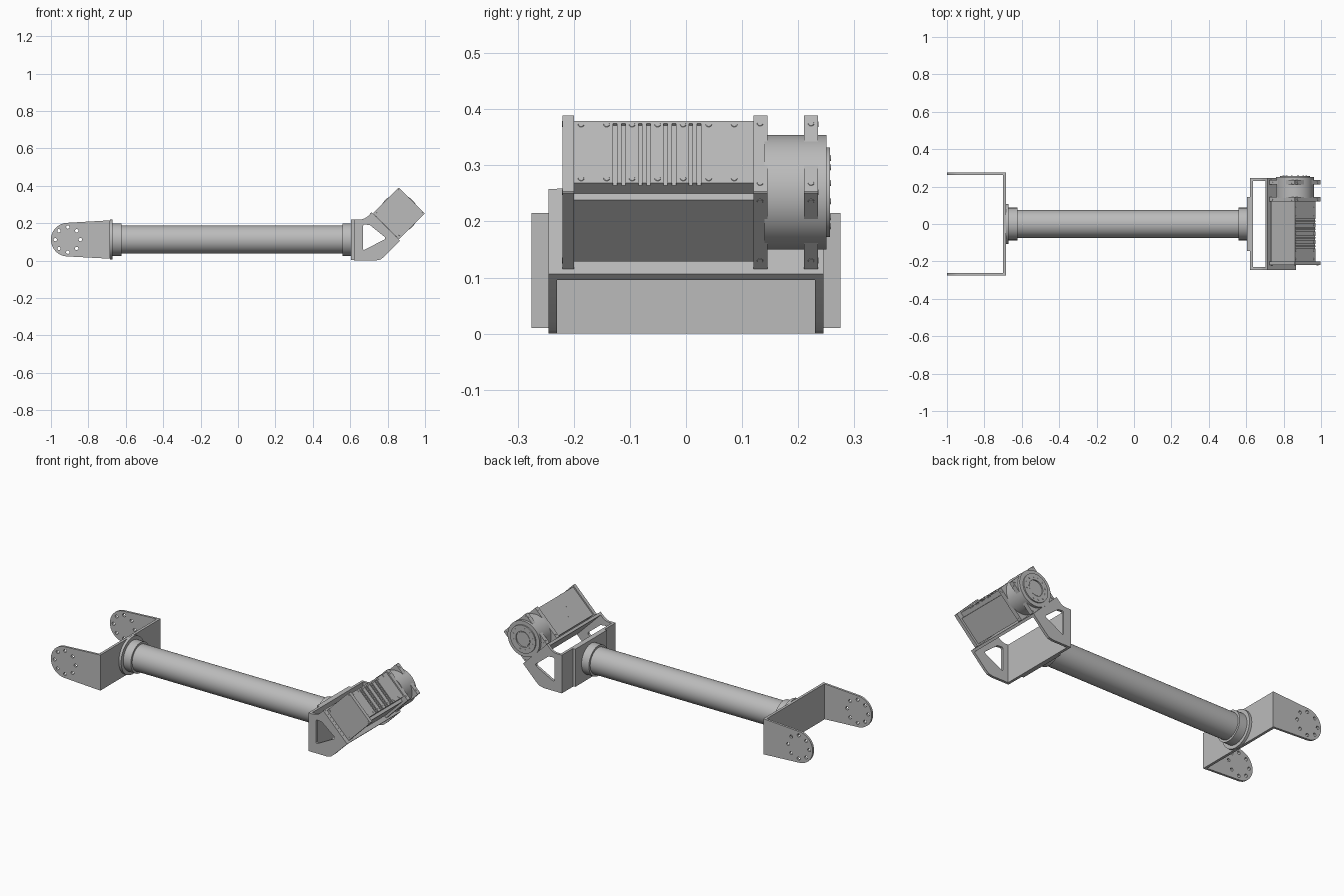
import bpy
import bmesh
from math import cos, sin, pi, radians
from mathutils import Matrix, Vector

cube = bpy.data.objects.get("Cube")
if cube:
    bpy.data.objects.remove(cube, do_unlink=True)


def material(name, value):
    m = bpy.data.materials.new(name)
    m.use_nodes = True
    colour = (value, value, value, 1)
    m.diffuse_color = colour
    m.node_tree.nodes["Principled BSDF"].inputs["Base Color"].default_value = colour
    return m


GREY = material("machined grey", 0.5)
AXIS_Z = 0.112
TILT = Matrix.Translation((0.86, 0, 0.252)) @ Matrix.Rotation(radians(-45), 4, 'Y')
FLAT = Matrix.Identity(4)


def circle(x, z, r, n=20, start=0.0, sweep=2 * pi):
    return [(x + r * cos(start + sweep * i / n), z + r * sin(start + sweep * i / n))
            for i in range(n)]


def box(x0, x1, z0, z1):
    return [(x0, z0), (x1, z0), (x1, z1), (x0, z1)]


def plate(name, outlines, y0, y1, frame=FLAT):
    """Side profile (first outline, then holes) extruded along y."""
    curve = bpy.data.curves.new(name, 'CURVE')
    curve.dimensions = '2D'
    curve.fill_mode = 'BOTH'
    curve.extrude = (y1 - y0) / 2
    for pts in outlines:
        s = curve.splines.new('POLY')
        s.points.add(len(pts) - 1)
        for p, (x, z) in zip(s.points, pts):
            p.co = (x, z, 0, 1)
        s.use_cyclic_u = True
    temp = bpy.data.objects.new(name + "_outline", curve)
    bpy.context.collection.objects.link(temp)
    graph = bpy.context.evaluated_depsgraph_get()
    mesh = bpy.data.meshes.new_from_object(temp.evaluated_get(graph))
    bpy.data.objects.remove(temp, do_unlink=True)
    mesh.transform(frame @ Matrix.Translation((0, (y0 + y1) / 2, 0))
                   @ Matrix.Rotation(pi / 2, 4, 'X'))
    # Weld caps to walls, then keep the corners crisp
    bm = bmesh.new()
    bm.from_mesh(mesh)
    bmesh.ops.remove_doubles(bm, verts=bm.verts, dist=0.00005)
    bmesh.ops.recalc_face_normals(bm, faces=bm.faces)
    bm.to_mesh(mesh)
    bm.free()
    mesh.shade_smooth()
    mesh.set_sharp_from_angle(angle=radians(25))
    mesh.materials.clear()
    mesh.materials.append(GREY)
    ob = bpy.data.objects.new(name, mesh)
    bpy.context.collection.objects.link(ob)


def cylinder(name, start, end, r, frame=FLAT):
    a, b = frame @ Vector(start), frame @ Vector(end)
    bpy.ops.mesh.primitive_cylinder_add(
        vertices=64, radius=r, depth=(b - a).length, location=(a + b) / 2,
        rotation=(b - a).to_track_quat('Z', 'Y').to_euler())
    ob = bpy.context.object
    ob.name = name
    ob.data.materials.append(GREY)
    bpy.ops.object.shade_smooth_by_angle(angle=radians(35))


def bolt(name, pos, direction):
    """Nearly flush screw head on a face of the tilted motor."""
    d = Vector(direction)
    bpy.ops.mesh.primitive_cone_add(vertices=12, radius1=0.006, radius2=0.005, depth=0.002)
    ob = bpy.context.object
    ob.name = name
    ob.data.transform(TILT @ Matrix.Translation(Vector(pos))
                      @ d.to_track_quat('Z', 'Y').to_matrix().to_4x4())
    ob.data.materials.append(GREY)


# Fork at the far end: two drilled cheeks and a web
cx = -0.91
cheek = [(-0.685, 0.010), (-0.685, 0.215)] + \
    circle(cx, AXIS_Z, 0.09, 24, pi / 2, pi * 24 / 23)
holes = [circle(cx + 0.067 * cos(i * pi / 4), AXIS_Z + 0.067 * sin(i * pi / 4), 0.009)
         for i in range(8)]
for side, y in (("left", 0.262), ("right", -0.275)):
    plate("fork_cheek_" + side, [cheek] + holes, y, y + 0.013)
plate("fork_web", [box(-0.70, -0.685, 0.010, 0.215)], -0.262, 0.262)

# Tube with end collars
for name, x0, x1, r in (("fork_flange", -0.685, -0.67, 0.107),
                        ("fork_collar", -0.67, -0.622, 0.087),
                        ("arm_tube", -0.622, 0.56, 0.075),
                        ("bracket_collar", 0.558, 0.605, 0.087)):
    cylinder(name, (x0, 0, AXIS_Z), (x1, 0, AXIS_Z), r)

# Angled motor bracket
plate("bracket_pad", [box(0.605, 0.62, 0.003, 0.22)], -0.144, 0.144)
plate("bracket_web", [box(0.62, 0.635, 0, 0.22)], -0.23, 0.23)
gusset = [(0.62, 0), (0.735, 0), (0.763, 0.006), (0.785, 0.024), (0.867, 0.106),
          (0.715, 0.258), (0.692, 0.235), (0.677, 0.225), (0.66, 0.22), (0.62, 0.22)]
window = [(0.668, 0.062), (0.674, 0.056), (0.785, 0.114), (0.787, 0.124),
          (0.705, 0.19), (0.674, 0.193), (0.668, 0.187)]
for side, y in (("left", 0.23), ("right", -0.245)):
    plate("bracket_gusset_" + side, [gusset, window], y, y + 0.015)
plate("bracket_seat", [box(-0.113, -0.098, -0.108, 0.108)], -0.23, 0.23, TILT)

# Motor housing: notched corner, cooling grooves sunk into the upper face
core = [(-0.09, 0.09), (-0.09, -0.084), (0.064, -0.084), (0.064, -0.067),
        (0.084, -0.067), (0.084, 0.084), (0.09, 0.084), (0.09, 0.09)]
plate("housing_core", [core], -0.20, 0.12, TILT)
edges = [-0.20]
for i in range(4):
    g = -0.13 + 0.045 * i
    edges += [g, g + 0.007, g + 0.015, g + 0.022]
edges.append(0.12)
for a, b in zip(edges[::2], edges[1::2]):
    plate("housing_rib", [box(0.084, 0.09, -0.067, 0.084)], a, b, TILT)

# Square plates with softened corners, bolted on every side
h = 0.0975
rounded = [(sx * (h - a), sz * (h - b))
           for sx, sz, flip in ((1, 1, 0), (-1, 1, 1), (-1, -1, 0), (1, -1, 1))
           for a, b in (((0, 0.002), (0.002, 0)) if not flip else ((0.002, 0), (0, 0.002)))]
for name, a, b in (("housing_end_plate", -0.22, -0.20), ("housing_front_plate", 0.12, 0.145),
                   ("gear_flange", 0.21, 0.235)):
    plate(name, [rounded], a, b, TILT)
for s in (-1, 1):
    for y in (0.132, 0.223):
        for q in (-1, 1):
            bolt("plate_bolt", (q * h, y, s * 0.075), (q, 0, 0))
            bolt("plate_bolt", (s * 0.075, y, q * h), (0, 0, q))
    for t in (-1, 1):
        bolt("end_bolt", (s * 0.086, -0.22, t * 0.086), (0, -1, 0))
        bolt("flange_bolt", (s * 0.086, 0.235, t * 0.086), (0, 1, 0))
for i in range(7):
    for w in (-0.056, 0.08):
        bolt("housing_bolt", (0.09, -0.187 + 0.0455 * i, w), (1, 0, 0))

# Small vent marks on the rear upper face
for i in range(8):
    u, y = 0.03 * cos(i * pi / 4), -0.04 + 0.03 * sin(i * pi / 4)
    plate("vent_mark", [box(u - 0.002, u + 0.002, 0.089, 0.091)], y - 0.006, y + 0.006, TILT)

# Gear unit and output hub
cylinder("gear_drum", (0, 0.14, 0), (0, 0.25, 0), 0.102, TILT)
plate("output_ring", [circle(0, 0, 0.08, 48), circle(0, 0, 0.045, 48)], 0.25, 0.257, TILT)
cylinder("output_centre", (0, 0.245, 0), (0, 0.253, 0), 0.04, TILT)
for i in range(12):
    a = i * pi / 6
    bolt("output_bolt", (0.063 * cos(a), 0.257, 0.063 * sin(a)), (0, 1, 0))
